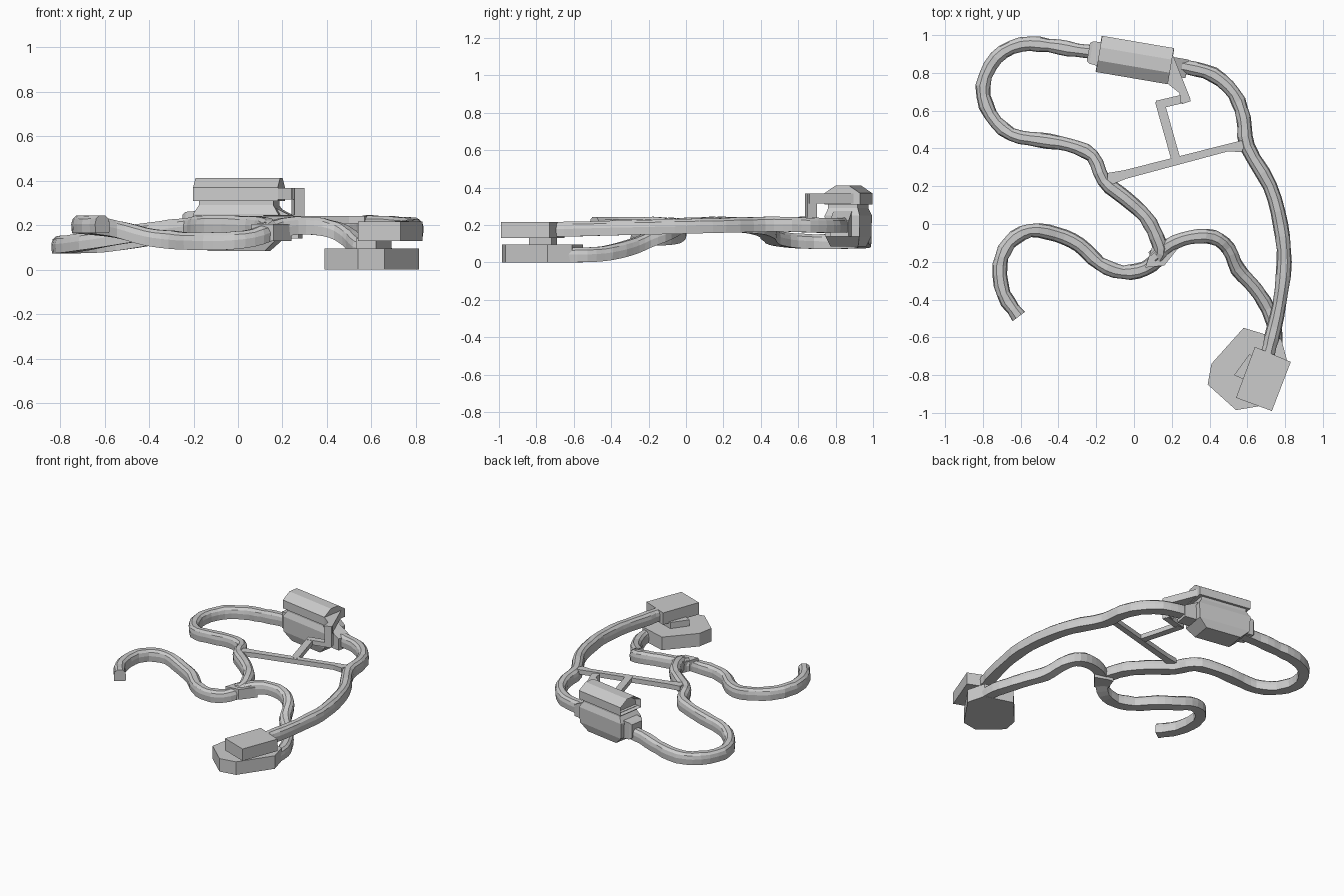
import bpy, bmesh, math, random
from mathutils import Vector, Matrix

random.seed(4)


def finish(bm, name):
    bmesh.ops.recalc_face_normals(bm, faces=bm.faces)
    me = bpy.data.meshes.new(name)
    bm.to_mesh(me)
    bm.free()
    ob = bpy.data.objects.new(name, me)
    bpy.context.collection.objects.link(ob)
    return ob


def loft(name, rings):
    """Skin a list of equal-length closed rings and cap both ends."""
    bm = bmesh.new()
    vs = [[bm.verts.new(p) for p in r] for r in rings]
    n = len(vs[0])
    for a, b in zip(vs, vs[1:]):
        for i in range(n):
            j = (i + 1) % n
            bm.faces.new((a[i], a[j], b[j], b[i]))
    bm.faces.new(vs[0])
    bm.faces.new(vs[-1])
    return finish(bm, name)


def prism(name, pts, z0, z1):
    return loft(name, [[(x, y, z) for x, y in pts] for z in (z0, z1)])


def strip(name, a, b, w, z0, z1):
    a, b = Vector(a), Vector(b)
    d = (b - a).normalized() * w / 2
    s = Vector((-d.y, d.x))
    return prism(name, [a - s, b - s, b + s, a + s], z0, z1)


def spline(pts, k=3):
    p = [Vector(q) for q in pts]
    p = [2 * p[0] - p[1]] + p + [2 * p[-1] - p[-2]]
    out = []
    for a, b, c, d in zip(p, p[1:], p[2:], p[3:]):
        for i in range(k):
            t = i / k
            out.append(0.5 * (2 * b + (c - a) * t + (2 * a - 5 * b + 4 * c - d) * t * t
                              + (3 * b - a - 3 * c + d) * t ** 3))
    return out + [p[-2]]


# tunnel cross-section: flat floor, upright walls, arched top
SECTION = [(-0.035, -0.041), (0.035, -0.041), (0.038, 0.0), (0.032, 0.024), (0.016, 0.038),
           (-0.016, 0.038), (-0.032, 0.024), (-0.038, 0.0)]


def tunnel(name, pts):
    path = spline(pts)
    rings = []
    for i, p in enumerate(path):
        d = path[min(i + 1, len(path) - 1)] - path[max(i - 1, 0)]
        s = Vector((d.y, -d.x, 0)).normalized()
        w, h = random.uniform(0.92, 1.1), random.uniform(0.95, 1.08)
        rings.append([p + s * u * w + Vector((0, 0, v * h if v > 0 else v)) for u, v in SECTION])
    return loft(name, rings)


# tunnels
tunnel("east_tunnel", [
    (0.70, -0.72, 0.18), (0.73, -0.60, 0.18), (0.77, -0.42, 0.185), (0.795, -0.2, 0.19),
    (0.775, 0.0, 0.195), (0.72, 0.2, 0.20), (0.60, 0.41, 0.205), (0.58, 0.56, 0.205),
    (0.53, 0.69, 0.20), (0.42, 0.79, 0.20), (0.28, 0.83, 0.20), (0.12, 0.86, 0.2)])
tunnel("loop_tunnel", [
    (-0.12, 0.90, 0.18), (-0.30, 0.92, 0.165), (-0.45, 0.945, 0.14), (-0.60, 0.95, 0.12),
    (-0.73, 0.88, 0.115), (-0.80, 0.73, 0.113), (-0.76, 0.58, 0.118), (-0.65, 0.475, 0.135),
    (-0.50, 0.445, 0.16), (-0.35, 0.42, 0.18), (-0.22, 0.36, 0.195), (-0.16, 0.23, 0.205),
    (-0.05, 0.14, 0.205), (0.06, 0.04, 0.20), (0.12, -0.07, 0.195), (0.14, -0.16, 0.18),
    (0.06, -0.235, 0.145), (-0.06, -0.255, 0.13), (-0.18, -0.21, 0.13), (-0.29, -0.11, 0.135),
    (-0.41, -0.055, 0.15), (-0.55, -0.035, 0.185), (-0.66, -0.10, 0.20), (-0.71, -0.22, 0.205),
    (-0.69, -0.37, 0.205), (-0.61, -0.49, 0.205)])
tunnel("lower_tunnel", [
    (0.10, -0.18, 0.17), (0.19, -0.11, 0.19), (0.30, -0.07, 0.20), (0.42, -0.07, 0.185),
    (0.50, -0.13, 0.15), (0.55, -0.24, 0.105), (0.64, -0.34, 0.07), (0.71, -0.45, 0.048),
    (0.75, -0.58, 0.042), (0.72, -0.72, 0.042)])
# flared join where the tunnels meet
prism("tunnel_join", [(0.06, -0.23), (0.16, -0.22), (0.24, -0.12), (0.16, -0.09), (0.11, -0.08)],
      0.13, 0.205)

# lower chamber, neck and upper chamber at the south end
prism("lower_chamber", [(0.39, -0.85), (0.54, -0.985), (0.66, -0.965), (0.815, -0.74),
                        (0.78, -0.61), (0.58, -0.55), (0.41, -0.74)], 0, 0.095)
prism("chamber_neck", [(0.53, -0.80), (0.61, -0.69), (0.69, -0.72), (0.62, -0.84)], 0.09, 0.14)
prism("upper_chamber", [(0.64, -0.65), (0.83, -0.73), (0.73, -0.99), (0.54, -0.92)], 0.13, 0.217)

# hall at the north end, turned with the tunnel
turn = Matrix.Translation((0.005, 0.868, 0)) @ Matrix.Rotation(math.radians(-9.7), 4, 'Z')
body = loft("hall_body", [
    [(-a, -b, z), (a, -b, z), (a, b, z), (-a, b, z)]
    for a, b, z in ((0.13, 0.075, 0.085), (0.19, 0.092, 0.14), (0.195, 0.095, 0.25),
                    (0.17, 0.08, 0.29), (0.17, 0.08, 0.32))])
roof = loft("hall_roof", [
    [(x, y, z) for y, z in ((-0.097, 0.31), (0.097, 0.31), (0.097, 0.37), (0.035, 0.412),
                            (-0.035, 0.412), (-0.097, 0.37))] for x in (-0.193, 0.193)])
# recessed window in the west gable
bm = bmesh.new()
bm.from_mesh(roof.data)
gable = [f for f in bm.faces if f.normal.x < -0.9]
bmesh.ops.inset_region(bm, faces=gable, thickness=0.018)
bmesh.ops.translate(bm, verts=gable[0].verts, vec=(0.04, 0, 0))
bm.to_mesh(roof.data)
bm.free()
# sleeves where the tunnels enter the hall
west = loft("west_sleeve", [[(x, y * s, 0.2 + z * s) for y, z in
                             ((-0.06, -0.06), (0.06, -0.06), (0.06, 0.06), (-0.06, 0.06))]
                            for x, s in ((-0.25, 0.8), (-0.235, 1.0), (-0.16, 1.1))])
east = loft("east_sleeve", [[(x, y, z) for y, z in
                             ((-0.05, 0.14), (0.05, 0.14), (0.05, t), (-0.05, t))]
                            for x, t in ((0.15, 0.29), (0.28, 0.225))])
for ob in (body, roof, west, east):
    ob.matrix_world = turn

# high landing and its drop down to the walkway
prism("landing", [(0.20, 0.91), (0.30, 0.66), (0.245, 0.64), (0.245, 0.69), (0.175, 0.745)],
      0.315, 0.368)
prism("landing_shaft", [(0.30, 0.65), (0.255, 0.635), (0.24, 0.69), (0.28, 0.70)], 0.215, 0.368)

# flat zigzag walkway
strip("walkway_short", (0.29, 0.67), (0.12, 0.63), 0.045, 0.212, 0.245)
strip("walkway_long", (0.135, 0.65), (0.225, 0.33), 0.048, 0.21, 0.243)
prism("walkway_cross", [(-0.14, 0.20), (-0.04, 0.24), (0.50, 0.385), (0.57, 0.38), (0.60, 0.45),
                        (0.48, 0.42), (-0.05, 0.285), (-0.14, 0.27)], 0.208, 0.242)
